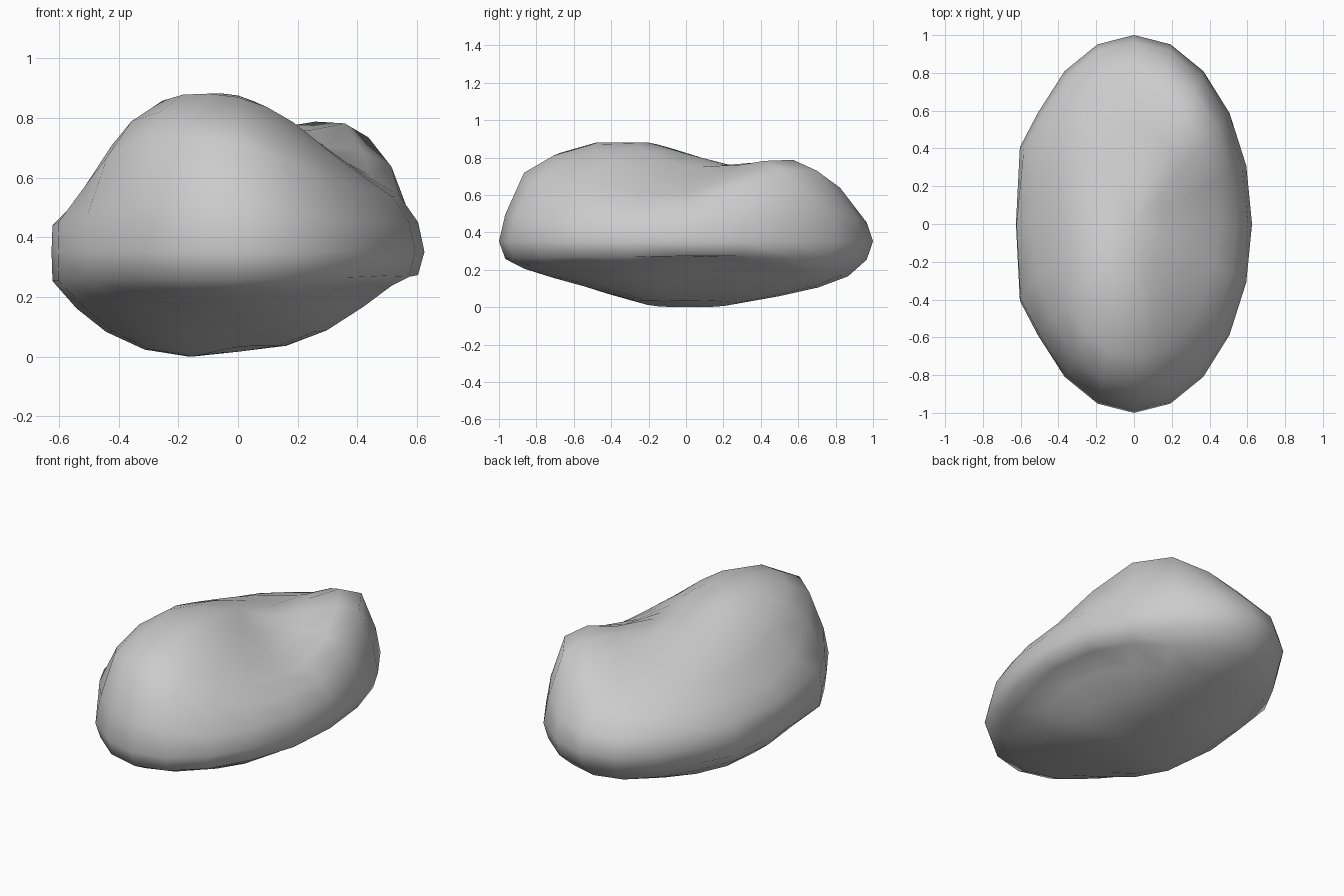
import bpy, bmesh, math

if "Cube" in bpy.data.objects:
    bpy.data.objects.remove(bpy.data.objects["Cube"])

RX, RY, RZ, ZC = 0.625, 1.0, 0.38, 0.36

# Soft swells and dents: x, y, spread x, spread y, lift
TOP = [
    (-0.16, -0.62, 0.36, 0.60, 0.205),  # front left hump
    (0.44, 0.64, 0.29, 0.36, 0.20),     # back right hump
    (0.34, -0.05, 0.17, 0.26, -0.03),   # valley between them
    (-0.56, -0.20, 0.12, 0.45, -0.06),  # groove above left shelf
]
BOTTOM = [
    (0.50, 0.20, 0.18, 0.33, 0.10),     # hollow under right side
    (0.05, -0.62, 0.45, 0.26, 0.075),   # raised front underside
    (0.12, 0.0, 0.22, 0.35, 0.05),
    (0.0, 0.55, 0.40, 0.20, 0.03),
    (0.48, -0.30, 0.17, 0.30, 0.05),
]


def lift(x, y, swells):
    return sum(a * math.exp(-0.6 * (((x - cx) / sx) ** 2 + ((y - cy) / sy) ** 2) ** 1.4)
               for cx, cy, sx, sy, a in swells)


def clamp(v):
    return max(0.0, min(1.0, v))


# Boulder: stretched sphere pushed into an irregular shape
bm = bmesh.new()
bmesh.ops.create_uvsphere(bm, u_segments=20, v_segments=12, radius=1)
for v in bm.verts:
    s = v.co.z
    x, y, z = v.co.x * RX, v.co.y * RY, ZC + s * RZ
    if s > 0:
        z += lift(x, y, TOP) * clamp((s - 0.2) / 0.2)
    else:
        z += lift(x, y, BOTTOM) * clamp((-s - 0.2) / 0.25)
    # shelf and bulging corners on the left side
    if x < -0.4 and abs(s) < 0.4:
        side = math.exp(-((abs(y) - 0.33) / 0.15) ** 2)
        x -= 0.01 * side
        y += math.copysign(0.10, y) * side if abs(y) > 0.1 else 0
        if abs(s) > 0.1 and y < 0.1:
            x *= 1.03
    v.co = (x, y, min(0.89, max(0.004, z)))

# Rest on the ground
low = min(v.co.z for v in bm.verts)
bmesh.ops.translate(bm, verts=bm.verts, vec=(0, 0, -low))

mesh = bpy.data.meshes.new("boulder")
bm.to_mesh(mesh)
bm.free()
for p in mesh.polygons:
    p.use_smooth = True
boulder = bpy.data.objects.new("boulder", mesh)
bpy.context.collection.objects.link(boulder)
